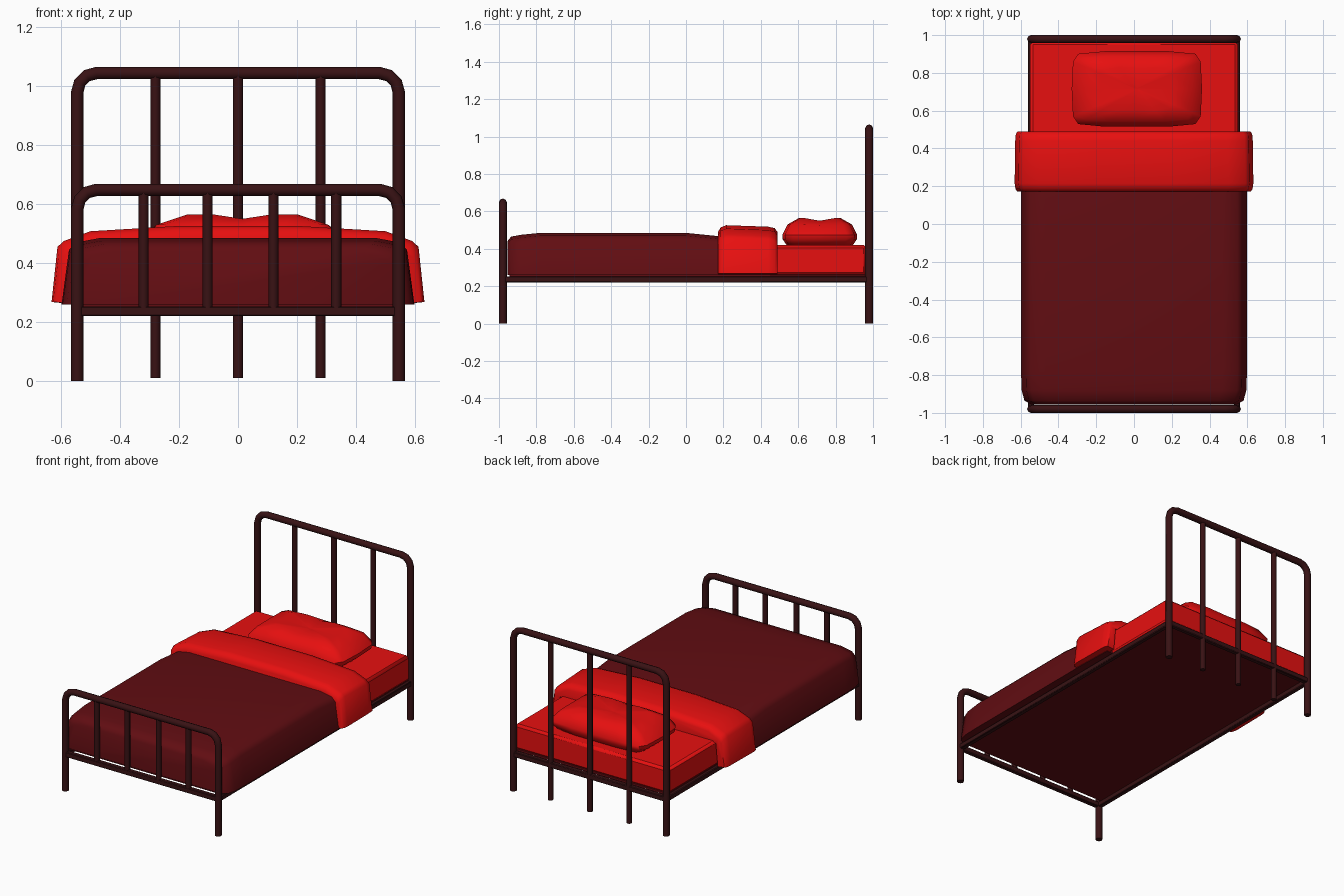
import bpy, bmesh, math

if "Cube" in bpy.data.objects:
    bpy.data.objects.remove(bpy.data.objects["Cube"])


def material(name, rgb):
    m = bpy.data.materials.new(name)
    m.diffuse_color = (*rgb, 1)
    m.use_nodes = True
    m.node_tree.nodes["Principled BSDF"].inputs["Base Color"].default_value = m.diffuse_color
    return m


METAL = material("dark_metal", (0.04, 0.006, 0.007))
MAROON = material("maroon_cloth", (0.12, 0.004, 0.006))
RED = material("red_cloth", (0.8, 0.005, 0.005))


def finish(name, mat, angle=40):
    ob = bpy.context.object
    ob.name = name
    ob.data.name = name
    ob.data.materials.clear()
    ob.data.materials.append(mat)
    bpy.ops.object.shade_smooth_by_angle(angle=math.radians(angle))
    return ob


def box(name, mat, lo, hi, bevel=0.004):
    bpy.ops.mesh.primitive_cube_add(size=1, location=[(a + b) / 2 for a, b in zip(lo, hi)])
    ob = bpy.context.object
    ob.scale = [b - a for a, b in zip(lo, hi)]
    bpy.ops.object.transform_apply(location=False, rotation=False, scale=True)
    mod = ob.modifiers.new("bevel", 'BEVEL')
    mod.width = bevel
    mod.segments = 1
    return finish(name, mat)


def bar(name, x, y, z0, z1, r):
    bpy.ops.mesh.primitive_cylinder_add(vertices=8, radius=r, depth=z1 - z0,
                                        location=(x, y, (z0 + z1) / 2))
    finish(name, METAL, 50)


def hoop(name, y, top, half=0.545, r=0.065, tube=0.021):
    # upside-down U of tube with rounded corners
    pts = [(-half, 0)]
    for cx, start in ((-half + r, 180), (half - r, 90)):
        for i in range(4):
            a = math.radians(start - 30 * i)
            pts.append((cx + r * math.cos(a), top - r + r * math.sin(a)))
    pts.append((half, 0))
    cu = bpy.data.curves.new(name, 'CURVE')
    cu.dimensions = '3D'
    cu.bevel_depth = tube
    cu.bevel_resolution = 2
    cu.use_fill_caps = True
    sp = cu.splines.new('POLY')
    sp.points.add(len(pts) - 1)
    for p, (x, z) in zip(sp.points, pts):
        p.co = (x, y, z, 1)
    ob = bpy.data.objects.new(name, cu)
    bpy.context.collection.objects.link(ob)
    bpy.ops.object.select_all(action='DESELECT')
    ob.select_set(True)
    bpy.context.view_layer.objects.active = ob
    bpy.ops.object.convert(target='MESH')
    finish(name, METAL, 50)


def loft(name, mat, rings, angle=50):
    # skin closed rings of equal length and cap both ends
    bm = bmesh.new()
    vs = [[bm.verts.new(p) for p in ring] for ring in rings]
    n = len(vs[0])
    for a, b in zip(vs, vs[1:]):
        for i in range(n):
            j = (i + 1) % n
            bm.faces.new((a[i], a[j], b[j], b[i]))
    bm.faces.new(vs[0])
    bm.faces.new(vs[-1])
    bmesh.ops.recalc_face_normals(bm, faces=bm.faces)
    me = bpy.data.meshes.new(name)
    bm.to_mesh(me)
    bm.free()
    ob = bpy.data.objects.new(name, me)
    bpy.context.collection.objects.link(ob)
    bpy.ops.object.select_all(action='DESELECT')
    ob.select_set(True)
    bpy.context.view_layer.objects.active = ob
    finish(name, mat, angle)


def mirrored(half):
    return half + [(-x, z) for x, z in reversed(half)]


# headboard and footboard
hoop("headboard_frame", 0.979, 1.044)
hoop("footboard_frame", -0.979, 0.648)
for i, x in enumerate((-0.28, 0, 0.28)):
    bar(f"headboard_bar_{i + 1}", x, 0.979, 0.01, 1.04, 0.017)
for i, x in enumerate((-0.32, -0.103, 0.12, 0.333)):
    bar(f"footboard_bar_{i + 1}", x, -0.979, 0.25, 0.645, 0.017)

# rails and base
for side, s in (("left", -1), ("right", 1)):
    box(f"{side}_rail", METAL, (s * 0.545 - 0.015, -0.98, 0.22), (s * 0.545 + 0.015, 0.98, 0.253))
for end, s in (("foot", -1), ("head", 1)):
    box(f"{end}_rail", METAL, (-0.545, s * 0.979 - 0.015, 0.22), (0.545, s * 0.979 + 0.015, 0.253))
box("base_panel", MAROON, (-0.54, -0.945, 0.248), (0.54, 0.96, 0.262), 0.001)

# mattress
box("mattress", RED, (-0.55, -0.93, 0.258), (0.55, 0.965, 0.42), 0.015)

# blanket: cross-sections running from foot to head
sections = [(-0.955, 0.545, 0.44), (-0.935, 0.58, 0.465), (-0.88, 0.595, 0.475),
            (-0.78, 0.598, 0.485), (0, 0.598, 0.485), (0.2, 0.598, 0.465), (0.45, 0.59, 0.45)]
rings = []
for y, w, top in sections:
    prof = mirrored([(w, 0.26), (w - 0.025, top - 0.04), (w - 0.05, top - 0.015), (w - 0.13, top)])
    rings.append([(x, y, z) for x, z in prof])
loft("blanket", MAROON, rings)

# turned-down sheet: thick draped band
rings = []
for y, d in ((0.172, 0.035), (0.185, 0.012), (0.215, 0), (0.44, 0.008), (0.475, 0.016), (0.49, 0.038)):
    outer = [(0.632 - d * 0.4, 0.268), (0.612 - d * 0.5, 0.455 - d),
             (0.59 - d * 0.5, 0.475 - d), (0.5, 0.508 - d), (0.2, 0.526 - d)]
    inner = [(0.57, 0.262), (0.555, 0.41)]
    prof = mirrored(outer) + [(-x, z) for x, z in inner] + inner[::-1]
    rings.append([(x, y, z) for x, z in prof])
loft("folded_sheet", RED, rings)

# pillow: rounded rectangles stacked up to a dented top
quarter = [(1, 0), (0.98, 0.72), (0.9, 0.93), (0.48, 1)]
outline = quarter + [(0, 1)] + [(-x, y) for x, y in quarter[:0:-1]]
outline += [(-x, -y) for x, y in outline]
rings = []
for z, s, dent in ((0.418, 0.88, 0), (0.45, 0.99, 0), (0.475, 1, 0), (0.53, 0.86, 0.004),
                   (0.564, 0.56, 0.014), (0.545, 0.03, 0)):
    rings.append([(0.015 + 0.345 * s * x, 0.715 + 0.2 * s * y,
                   z - (dent if x == 0 or y == 0 else 0)) for x, y in outline])
loft("pillow", RED, rings)
